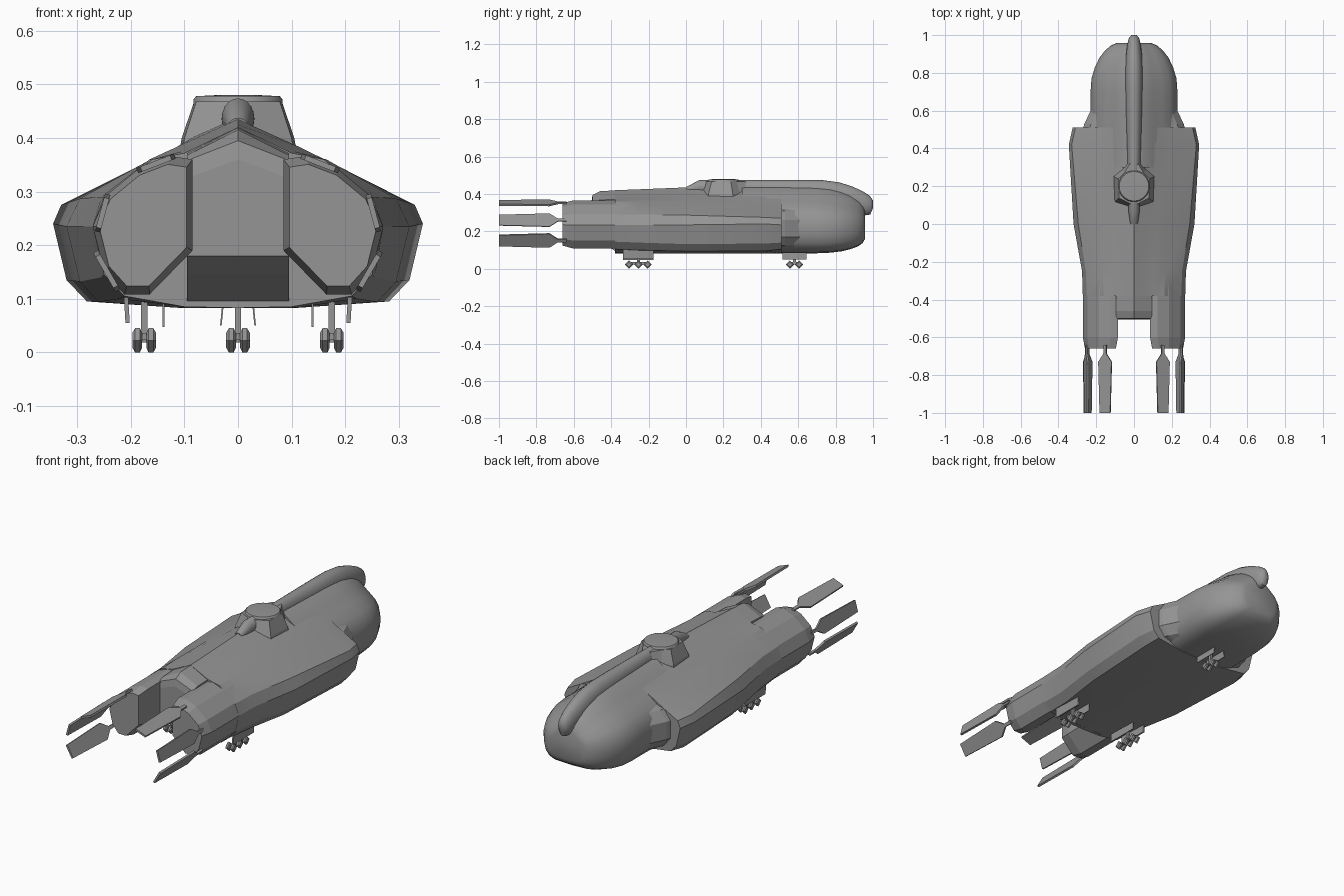
import bpy, bmesh, math

grey = bpy.data.materials.new("hull_grey")
grey.diffuse_color = (0.30, 0.30, 0.30, 1)


def finish(name, bm, smooth=None):
    bmesh.ops.recalc_face_normals(bm, faces=bm.faces)
    me = bpy.data.meshes.new(name)
    bm.to_mesh(me)
    bm.free()
    me.materials.append(grey)
    ob = bpy.data.objects.new(name, me)
    bpy.context.collection.objects.link(ob)
    if smooth:
        bpy.ops.object.select_all(action='DESELECT')
        ob.select_set(True)
        bpy.context.view_layer.objects.active = ob
        bpy.ops.object.shade_smooth_by_angle(angle=math.radians(smooth))
    return ob


def loft(name, rings, smooth=None):
    """Skin closed rings of 3D points and cap both ends."""
    bm = bmesh.new()
    vs = [[bm.verts.new(p) for p in r] for r in rings]
    n = len(vs[0])
    for a, b in zip(vs, vs[1:]):
        for i in range(n):
            bm.faces.new((a[i], a[(i + 1) % n], b[(i + 1) % n], b[i]))
    bm.faces.new(vs[0])
    bm.faces.new(vs[-1])
    return finish(name, bm, smooth)


def ring(y, half):
    """Mirror a half section, first and last points on the centre line."""
    pts = half + [(-x, z) for x, z in half[-2:0:-1]]
    return [(x, y, z) for x, z in pts]


def box(name, x, y, z, sx, sy, sz, lean=0):
    """Box by centre and size, its bottom shifted in x by lean."""
    return loft(name, [[(x + l + a * sx / 2, y + b * sy / 2, z + c * sz / 2)
                        for a, b in ((-1, -1), (1, -1), (1, 1), (-1, 1))]
                       for c, l in ((-1, lean), (1, 0))])


# Main faceted hull
hull = [
    (-.38, [(0, .42), (.10, .372), (.16, .36), (.25, .29), (.271, .235),
            (.25, .145), (.212, .105), (.10, .085), (0, .083)]),
    (-.25, [(0, .425), (.105, .375), (.165, .36), (.255, .29), (.275, .235),
            (.255, .14), (.22, .10), (.11, .083), (0, .083)]),
    (0, [(0, .435), (.115, .383), (.17, .356), (.295, .287), (.32, .235),
         (.295, .132), (.26, .094), (.11, .083), (0, .083)]),
    (.42, [(0, .45), (.10, .39), (.20, .34), (.33, .275), (.345, .24),
           (.32, .135), (.282, .095), (.11, .083), (0, .083)]),
    (.51, [(0, .45), (.10, .39), (.19, .335), (.31, .27), (.325, .235),
           (.302, .14), (.27, .105), (.11, .083), (0, .083)]),
]
loft("main_hull", [ring(y, h) for y, h in hull], 20)

# Fairings that blend the hull shoulders into the nose
fair = [(.15, .335), (.24, .31), (.275, .26), (.275, .17), (.24, .125), (.15, .10)]
for s in (-1, 1):
    loft("shoulder_fairing", [[(s * (x - d * (x > .2)), y, z) for x, z in fair]
                              for y, d in ((.49, 0), (.53, .012), (.63, .06))])

# Rounded nose, one unit section scaled along its length
sec = [(0, 1), (.22, .96), (.44, .85), (.64, .76), (.83, .67), (.95, .56),
       (1, .42), (.99, .28), (.93, .15), (.80, .06), (.6, .015), (0, 0)]
stations = [(.30, .23, .445, .083), (.50, .232, .445, .083), (.62, .23, .445, .083),
            (.70, .23, .442, .083), (.77, .225, .435, .086), (.83, .207, .42, .093),
            (.88, .183, .40, .105), (.92, .152, .375, .120), (.945, .122, .35, .138),
            (.957, .095, .32, .16)]
loft("nose", [ring(y, [(x * w, b + z * (t - b)) for x, z in sec])
              for y, w, t, b in stations], 50)

# Spine ridge running over the nose
spine = [(0, .02, .437, .40), (.07, .03, .474, .40), (.30, .034, .475, .38),
         (.60, .044, .475, .36), (.73, .046, .474, .35), (.82, .046, .462, .33),
         (.89, .043, .44, .30), (.95, .036, .412, .285), (.985, .027, .388, .29),
         (1.0, .014, .365, .325)]
arc = [(math.sin(a * math.pi / 10), math.cos(a * math.pi / 10)) for a in range(11)]
loft("spine_ridge", [ring(y, [(w * x, (t + b) / 2 + (t - b) / 2 * z) for x, z in arc])
                     for y, w, t, b in spine], 50)

# Turret collar and its shallow dome
collar = [(0, .07), (.10, .12), (.105, .25), (.065, .29), (.03, .35),
          (-.03, .35), (-.065, .29), (-.105, .25), (-.10, .12)]
loft("turret_collar", [[(x * k, .2 + (y - .2) * k, z) for x, y in collar]
                       for k, z in ((1.05, .37), (1, .40), (.78, .468))])
loft("turret_dome", [[(r * math.cos(i * math.pi / 16), .2 + r * math.sin(i * math.pi / 16), z)
                      for i in range(32)]
                     for r, z in ((.09, .41), (.083, .44), (.083, .472), (.078, .478), (.04, .48))], 40)

# Tail block between the engine pods
tail = [(-.505, .36, .325, .18), (-.50, .395, .358, .178),
        (-.46, .415, .368, .146), (-.36, .42, .372, .083)]
loft("tail_block", [ring(y, [(0, t), (.095, s), (.095, b), (0, b)]) for y, t, s, b in tail])

# Engine pods
pod = [(.085, .36), (.125, .366), (.185, .343), (.247, .292), (.271, .235),
       (.25, .15), (.212, .108), (.165, .108), (.085, .19)]
for s in (-1, 1):
    loft("engine_pod", [[(s * (.175 + (x - .175) * k), y, .24 + (z - .24) * k) for x, z in pod]
                        for y, k in ((-.66, .88), (-.60, 1), (-.30, 1))])

# Flat paddles trailing from the pod rims: chord ends in x and z
paddles = [((.118, .366), (.188, .339)), ((.243, .295), (.262, .225)),
           ((.266, .188), (.224, .115))]
outline = [(-1.0, .40), (-.73, .5), (-.685, .10), (-.64, .10)]
for s in (-1, 1):
    for (x0, z0), (x1, z1) in paddles:
        cx, cz, dx, dz = (x0 + x1) / 2, (z0 + z1) / 2, x1 - x0, z1 - z0
        ln = math.hypot(dx, dz)
        nx, nz = -dz / ln * .005, dx / ln * .005
        loft("paddle", [[(s * (cx + dx * w * a + nx * b), y, cz + dz * w * a + nz * b)
                         for a, b in ((-1, -1), (1, -1), (1, 1), (-1, 1))]
                        for y, w in outline])


# Landing gear: twin four-sided wheels, axle beam, strut and bay doors
def gear(x, ys, top):
    mid = sum(ys) / len(ys)
    for y in ys:
        for s in (-1, 1):
            loft("wheel", [[(x + s * d, y + r * math.cos(i * math.pi / 2), .0225 + r * math.sin(i * math.pi / 2))
                            for i in range(4)]
                           for d, r in ((.004, .014), (.008, .0225), (.017, .0225), (.022, .014))])
        box("axle", x, y, .0225, .03, .008, .008)
    box("axle_beam", x, mid, .03, .008, ys[-1] - ys[0] + .02, .012)
    box("strut", x, mid, (top + .03) / 2, .012, .016, top - .03)


gear(0, (.555, .605), .10)
for s in (-1, 1):
    box("nose_gear_door", s * .028, .58, .07, .003, .13, .04, s * .004)
    gear(s * .175, (-.305, -.255, -.205), .12)
    box("inner_gear_door", s * .139, -.255, .075, .004, .165, .055, 0)
    box("outer_gear_door", s * .209, -.255, .08, .008, .165, .05, -s * .003)
